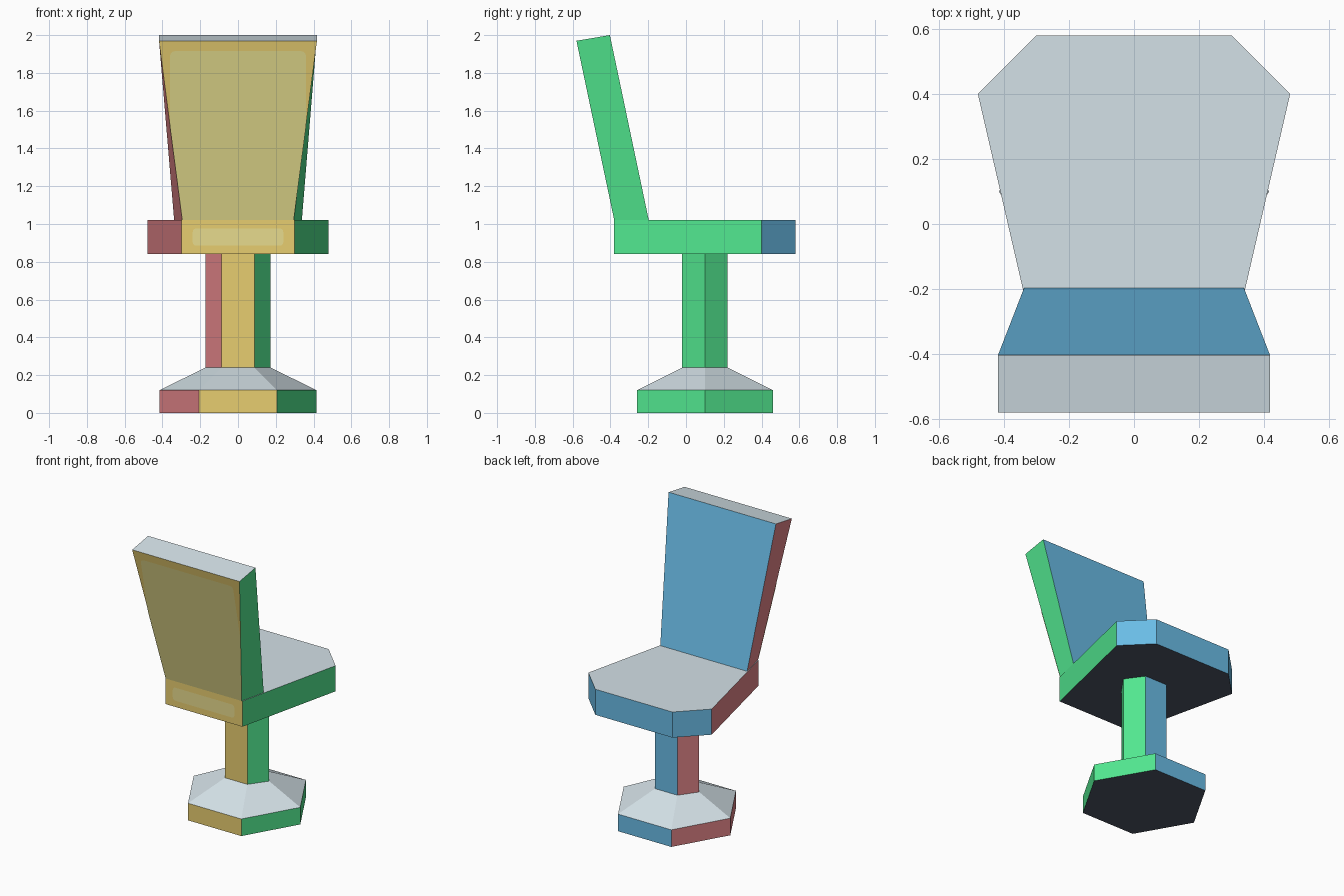
import bpy
import bmesh
import math

if "Cube" in bpy.data.objects:
    bpy.data.objects.remove(bpy.data.objects["Cube"])


def material(name, hexcode):
    srgb = [int(hexcode[i:i + 2], 16) / 255 for i in (0, 2, 4)]
    lin = [c / 12.92 if c <= 0.04045 else ((c + 0.055) / 1.055) ** 2.4 for c in srgb]
    m = bpy.data.materials.new(name)
    m.diffuse_color = (*lin, 1)
    m.use_nodes = True
    m.node_tree.nodes["Principled BSDF"].inputs["Base Color"].default_value = m.diffuse_color
    return m


GOLD, GREEN, BLUE, RED, GREY, DARK = SIDES = [
    material("gold", "E8CE70"), material("green", "52E890"),
    material("blue", "6ABCE6"), material("dusty red", "E4868A"),
    material("pale grey", "D4E1E7"), material("charcoal", "4E5566")]
OLIVE = material("olive panel", "E3DB8C")
LIGHT = material("light gold panel", "EEE292")


def side_index(n):
    """Pick the colour by the main direction a face looks in."""
    ax, ay, az = abs(n.x), abs(n.y) + 1e-3, abs(n.z)
    if az > max(ax, ay):
        return 4 if n.z > 0 else 5
    if ay >= ax:
        return 0 if n.y < 0 else 2
    return 1 if n.x > 0 else 3


def finish(bm, name, mats):
    me = bpy.data.meshes.new(name)
    bm.to_mesh(me)
    bm.free()
    for m in mats:
        me.materials.append(m)
    ob = bpy.data.objects.new(name, me)
    bpy.context.scene.collection.objects.link(ob)
    return ob


def loft(name, rings, bottom=True, top=True):
    """Skin counter-clockwise rings from the bottom up."""
    bm = bmesh.new()
    vs = [[bm.verts.new(p) for p in r] for r in rings]
    for a, b in zip(vs, vs[1:]):
        for i in range(len(a)):
            j = (i + 1) % len(a)
            bm.faces.new((a[i], a[j], b[j], b[i]))
    if bottom:
        bm.faces.new(vs[0][::-1])
    if top:
        bm.faces.new(vs[-1])
    bm.normal_update()
    for f in bm.faces:
        f.material_index = side_index(f.normal)
    return finish(bm, name, SIDES)


def hexagon(rx, mx, ry, z, cy=0.10):
    return [(x, cy + y, z) for x, y in
            ((-mx, -ry), (mx, -ry), (rx, 0), (mx, ry), (-mx, ry), (-rx, 0))]


# Pedestal: hexagonal foot, sloped shoulder and column
loft("pedestal", [hexagon(0.415, 0.2075, 0.36, 0), hexagon(0.415, 0.2075, 0.36, 0.12),
                  hexagon(0.173, 0.087, 0.12, 0.24), hexagon(0.173, 0.087, 0.12, 0.84)],
     top=False)

# Seat: wider towards the knees, with clipped corners
outline = [(-0.30, -0.38), (0.30, -0.38), (0.48, 0.40),
           (0.30, 0.58), (-0.30, 0.58), (-0.48, 0.40)]
loft("seat", [[(x, y, z) for x, y in outline] for z in (0.84, 1.02)])

# Backrest: leaning and flaring upwards
loft("backrest", [
    [(-0.295, -0.38, 1.02), (0.295, -0.38, 1.02), (0.338, -0.197, 1.02), (-0.338, -0.197, 1.02)],
    [(-0.418, -0.58, 1.97), (0.418, -0.58, 1.97), (0.418, -0.403, 2.0), (-0.418, -0.403, 2.0)]],
    bottom=False)


def plate(name, half, surface_y, mat):
    """Thin mirrored plate on a -y surface; half = right outline, bottom to top."""
    pts = half + [(-x, z) for x, z in reversed(half)]
    bm = bmesh.new()
    bm.faces.new([bm.verts.new((x, surface_y(z) - 0.003, z)) for x, z in pts])
    return finish(bm, name, [mat])


def corner(cx, cz, r, start):
    return [(cx + r * math.cos(math.radians(start + a)),
             cz + r * math.sin(math.radians(start + a))) for a in (0, 30, 60, 90)]


# Painted panels on the rear of the backrest and of the seat
plate("backrest_panel", [(0.295, 1.022), (0.36, 1.515)] + corner(0.335, 1.89, 0.025, 0),
      lambda z: -0.38 - 0.20 * (z - 1.02) / 0.95, OLIVE)
plate("seat_panel", corner(0.22, 0.905, 0.02, -90) + corner(0.22, 0.957, 0.02, 0),
      lambda z: -0.38, LIGHT)
